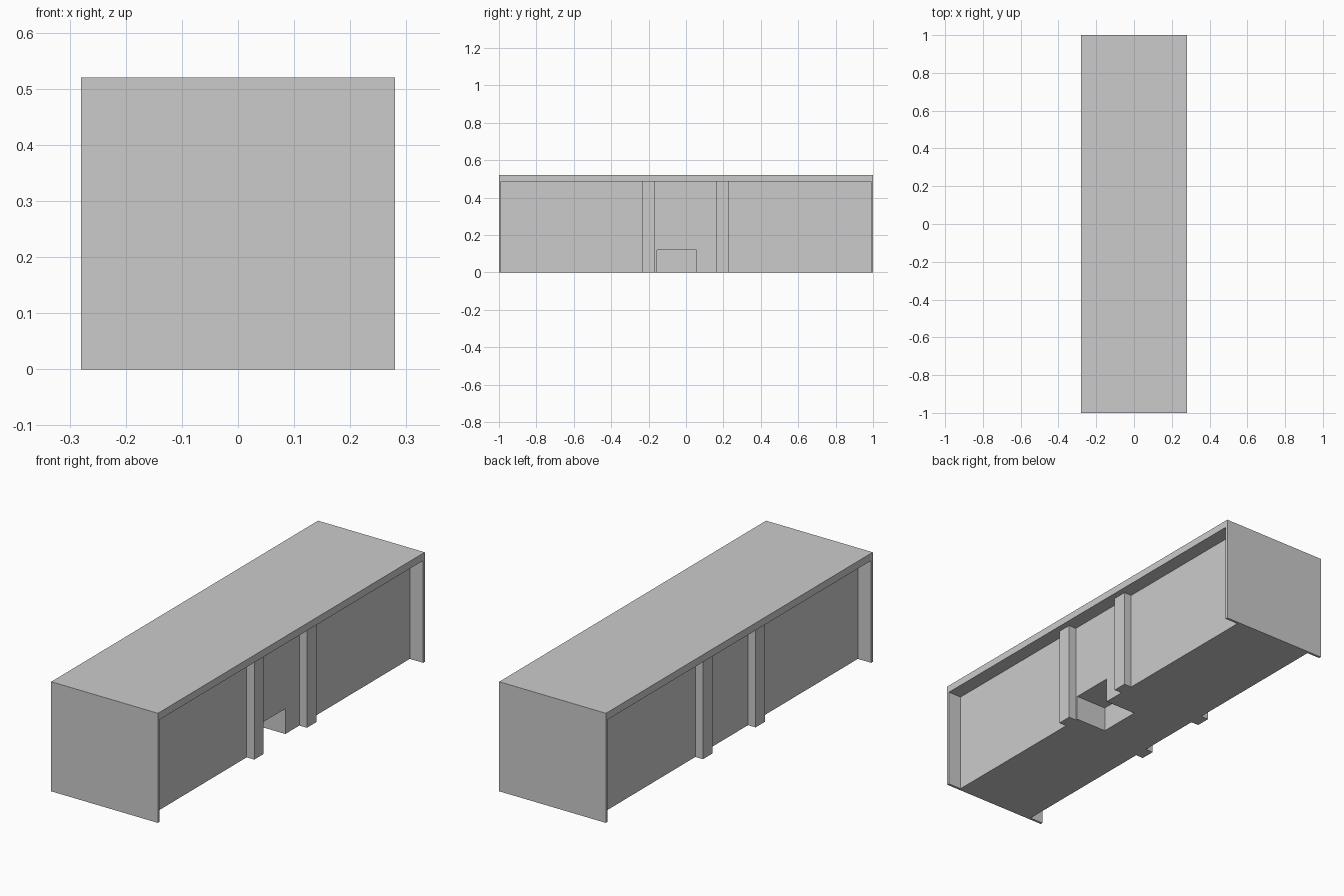
import bpy, bmesh
from mathutils import Vector

if "Cube" in bpy.data.objects:
    bpy.data.objects.remove(bpy.data.objects["Cube"])

W, L, H = 0.28, 1.0, 0.52        # half width, half length, height
PANEL, ROOF = 0.012, 0.485       # end panel thickness, underside of top
CORE, POST = 0.21, 0.25          # half widths of the core and of the posts


def prism(name, points, direction):
    """Extrude a closed flat outline along a direction."""
    mesh = bpy.data.meshes.new(name)
    bm = bmesh.new()
    face = bm.faces.new([bm.verts.new(p) for p in points])
    ext = bmesh.ops.extrude_face_region(bm, geom=[face])
    moved = [v for v in ext["geom"] if isinstance(v, bmesh.types.BMVert)]
    bmesh.ops.translate(bm, verts=moved, vec=Vector(direction))
    bmesh.ops.recalc_face_normals(bm, faces=bm.faces)
    bm.to_mesh(mesh)
    bm.free()
    ob = bpy.data.objects.new(name, mesh)
    bpy.context.collection.objects.link(ob)
    return ob


# Top slab and both end panels: one arch profile swept across the width
arch = [(-L, 0), (-L, H), (L, H), (L, 0),
        (L - PANEL, 0), (L - PANEL, ROOF), (PANEL - L, ROOF), (PANEL - L, 0)]
prism("top_and_end_panels", [(-W, y, z) for y, z in arch], (2 * W, 0, 0))

# Recessed core with two posts per side: plan outline raised to the top slab
side = [(CORE, PANEL - L)]
for y0, y1 in ((-0.235, -0.165), (0.16, 0.23)):
    side += [(CORE, y0), (POST, y0), (POST, y1), (CORE, y1)]
side.append((CORE, L - PANEL))
plan = side + [(-x, y) for x, y in reversed(side)]
core = prism("core_with_posts", [(x, y, 0) for x, y in plan], (0, 0, ROOF))

# Footwell notch at the bottom of the right side
cutter = prism("notch_cutter",
               [(0.045, -0.155, -0.1), (0.24, -0.155, -0.1),
                (0.24, 0.055, -0.1), (0.045, 0.055, -0.1)], (0, 0, 0.22))
cutter.hide_render = True
cutter.hide_viewport = True
cutter.display_type = 'WIRE'
cut = core.modifiers.new("notch", 'BOOLEAN')
cut.operation = 'DIFFERENCE'
cut.solver = 'EXACT'
cut.object = cutter
